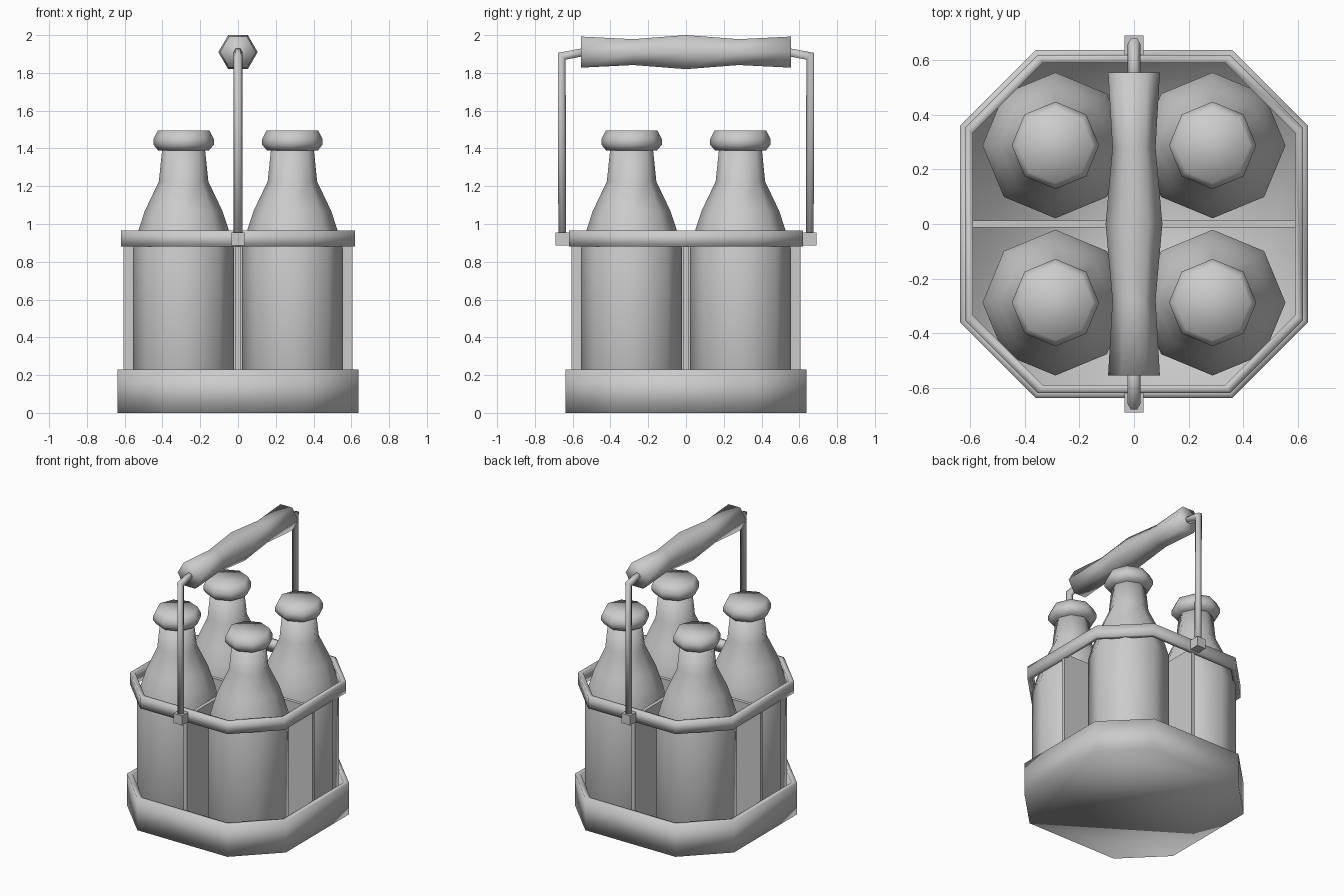
import bpy, bmesh, math
from mathutils import Vector, Matrix

cube = bpy.data.objects.get("Cube")
if cube:
    bpy.data.objects.remove(cube, do_unlink=True)

# One plain grey for everything
grey = bpy.data.materials.new("light_grey")
grey.use_nodes = True
grey.diffuse_color = (0.6, 0.6, 0.6, 1)
grey.node_tree.nodes["Principled BSDF"].inputs["Base Color"].default_value = grey.diffuse_color


def finish(name, bm, smooth=True):
    bmesh.ops.recalc_face_normals(bm, faces=bm.faces)
    for face in bm.faces:
        face.smooth = smooth
    mesh = bpy.data.meshes.new(name)
    bm.to_mesh(mesh)
    bm.free()
    mesh.materials.append(grey)
    obj = bpy.data.objects.new(name, mesh)
    bpy.context.collection.objects.link(obj)
    return obj


def loft(name, rings, closed=False, smooth=True):
    """Skin a list of point rings; cap the ends, or join last to first."""
    bm = bmesh.new()
    loops = [[bm.verts.new(p) for p in ring] for ring in rings]
    pairs = list(zip(loops, loops[1:]))
    if closed:
        pairs.append((loops[-1], loops[0]))
    else:
        bm.faces.new(loops[0])
        bm.faces.new(loops[-1])
    n = len(loops[0])
    for a, b in pairs:
        for i in range(n):
            j = (i + 1) % n
            bm.faces.new((a[i], a[j], b[j], b[i]))
    return finish(name, bm, smooth)


def octagon(half, z):
    """Square ring with cut corners."""
    c = half * 0.567
    quarter = [(half, -c), (half, c)]
    ring = []
    for k in range(4):
        turn = Matrix.Rotation(k * math.pi / 2, 3, 'Z')
        ring += [turn @ Vector((x, y, z)) for x, y in quarter]
    return ring


def circle(radius, sides, place):
    angles = [2 * math.pi * i / sides for i in range(sides)]
    return [place(radius * math.cos(a), radius * math.sin(a)) for a in angles]


def box(name, size, center):
    bm = bmesh.new()
    bmesh.ops.create_cube(bm, size=1)
    bmesh.ops.scale(bm, vec=size, verts=bm.verts)
    bmesh.ops.translate(bm, vec=center, verts=bm.verts)
    return finish(name, bm, smooth=False)


# Tray with raised wall, and the band around the bottles
loft("base_tray", [octagon(h, z) for h, z in
                   [(0.637, 0), (0.637, 0.23), (0.605, 0.23), (0.605, 0.05)]])
loft("top_band", [octagon(h, z) for h, z in
                  [(0.62, 0.88), (0.62, 0.965), (0.59, 0.965), (0.59, 0.88)]], closed=True)

# Crossed dividers
box("divider_across", (1.21, 0.026, 0.87), (0, 0, 0.475))
box("divider_lengthwise", (0.026, 1.21, 0.87), (0, 0, 0.475))

# Four bottles with thick lips
bottle = [(0.25, 0.05), (0.267, 0.08), (0.267, 0.87), (0.238, 0.97), (0.205, 1.07),
          (0.131, 1.225), (0.113, 1.4)]
lip = [(0.135, 1.39), (0.16, 1.42), (0.16, 1.45), (0.137, 1.495)]
for side, sx in (("left", 1), ("right", -1)):
    for end, sy in (("front", -1), ("back", 1)):
        for part, profile in (("bottle", bottle), ("bottle_lip", lip)):
            loft(f"{part}_{end}_{side}", [
                circle(r, 8, lambda x, y, z=z: (x + sx * 0.288, y + sy * 0.288, z))
                for r, z in profile])

# Hexagonal grip with a swollen middle
grip = [(0.095, -0.555), (0.079, -0.28), (0.104, 0), (0.079, 0.28), (0.095, 0.555)]
loft("handle_grip", [circle(r, 6, lambda a, b, y=y: (a, y, 1.91 + b)) for r, y in grip])

# Bent wires and their mounting blocks
for end, s in (("front", -1), ("back", 1)):
    box(f"handle_mount_{end}", (0.07, 0.08, 0.07), (0, s * 0.65, 0.92))
    r = 0.024
    foot = circle(r, 6, lambda a, b: (a, s * (0.655 + b), 0.93))
    bend = circle(r, 6, lambda a, b: (a, s * (0.658 + b), 1.888 + b * 0.85))
    tip = circle(r, 6, lambda a, b: (a, s * (0.5 + b * 0.2), 1.918 + b))
    loft(f"handle_wire_{end}", [foot, bend, tip])
